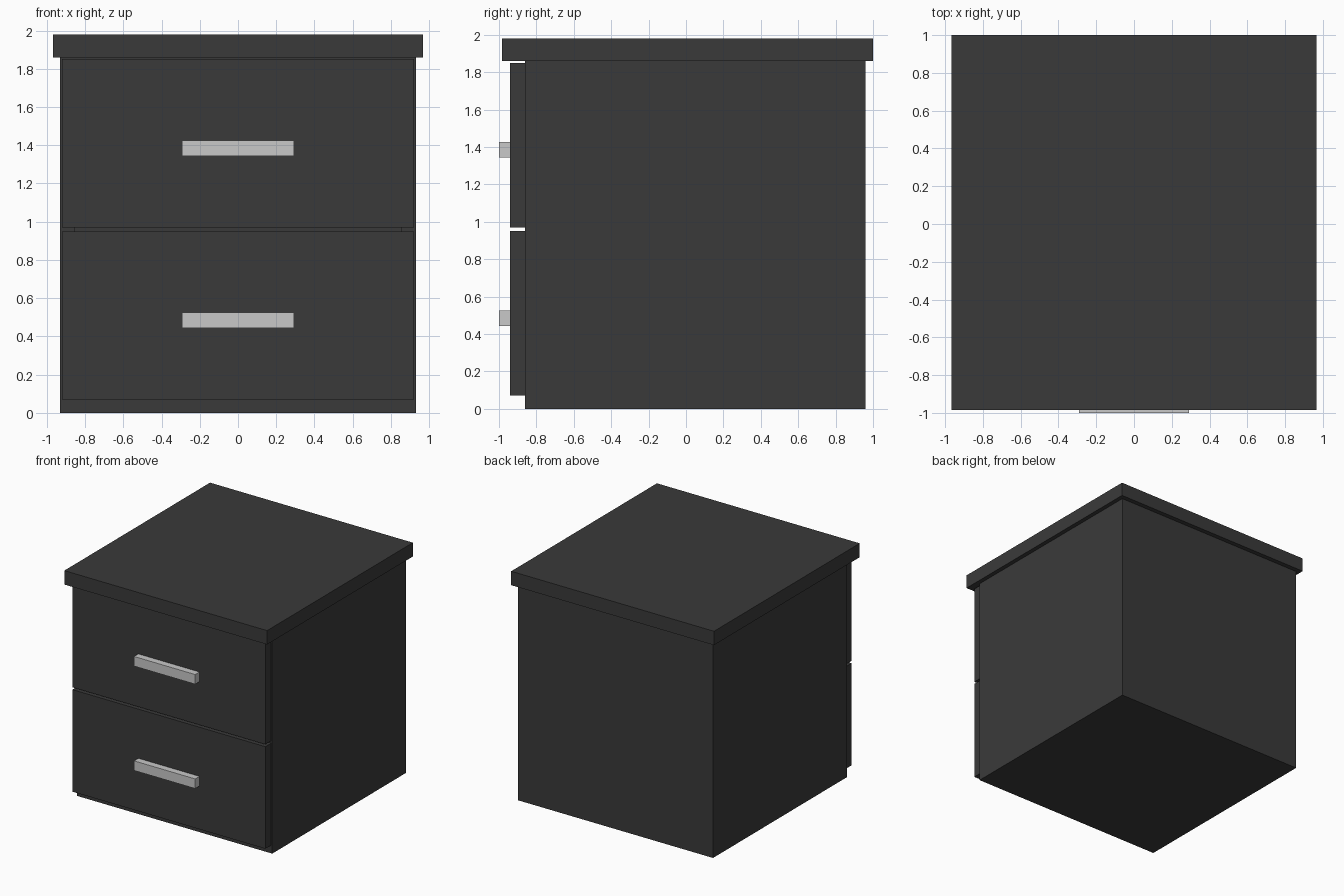
import bpy
import bmesh

cube = bpy.data.objects.get("Cube")
if cube:
    bpy.data.objects.remove(cube, do_unlink=True)


def material(name, rgb):
    mat = bpy.data.materials.new(name)
    mat.use_nodes = True
    mat.diffuse_color = (*rgb, 1)
    mat.node_tree.nodes["Principled BSDF"].inputs["Base Color"].default_value = (*rgb, 1)
    return mat


charcoal = material("charcoal", (0.042, 0.042, 0.042))
silver = material("silver", (0.58, 0.58, 0.58))


def box(name, half_width, y_range, z_range, mat, recess=None):
    """Box centred on x; recess = (border, depth) hollows out its front."""
    bm = bmesh.new()
    bmesh.ops.create_cube(bm, size=1)
    for v in bm.verts:
        v.co.x *= 2 * half_width
        v.co.y = y_range[v.co.y > 0]
        v.co.z = z_range[v.co.z > 0]
    bm.normal_update()
    if recess:
        front = [f for f in bm.faces if f.normal.y < -0.9]
        bmesh.ops.inset_region(bm, faces=front, thickness=recess[0])
        pushed = bmesh.ops.extrude_face_region(bm, geom=front)["geom"]
        verts = [g for g in pushed if isinstance(g, bmesh.types.BMVert)]
        bmesh.ops.translate(bm, verts=verts, vec=(0, recess[1], 0))
        bmesh.ops.delete(bm, geom=[f for f in front if f.is_valid], context="FACES_ONLY")
        bmesh.ops.recalc_face_normals(bm, faces=bm.faces)
    mesh = bpy.data.meshes.new(name)
    bm.to_mesh(mesh)
    bm.free()
    mesh.materials.append(mat)
    obj = bpy.data.objects.new(name, mesh)
    bpy.context.collection.objects.link(obj)
    return obj


# Cabinet body with an opening behind the drawers, and the overhanging top
box("cabinet_body", 0.93, (-0.862, 0.96), (0, 1.86), charcoal, recess=(0.107, 1.7))
box("top_panel", 0.967, (-0.985, 1.0), (1.86, 1.98), charcoal)

# Two drawer fronts, each with a bar handle
for level, bottom in (("lower", 0.07), ("upper", 0.97)):
    box(level + "_drawer_front", 0.92, (-0.942, -0.862), (bottom, bottom + 0.88), charcoal)
    grip = bottom + 0.373
    box(level + "_handle", 0.292, (-1.0, -0.942), (grip, grip + 0.083), silver)
